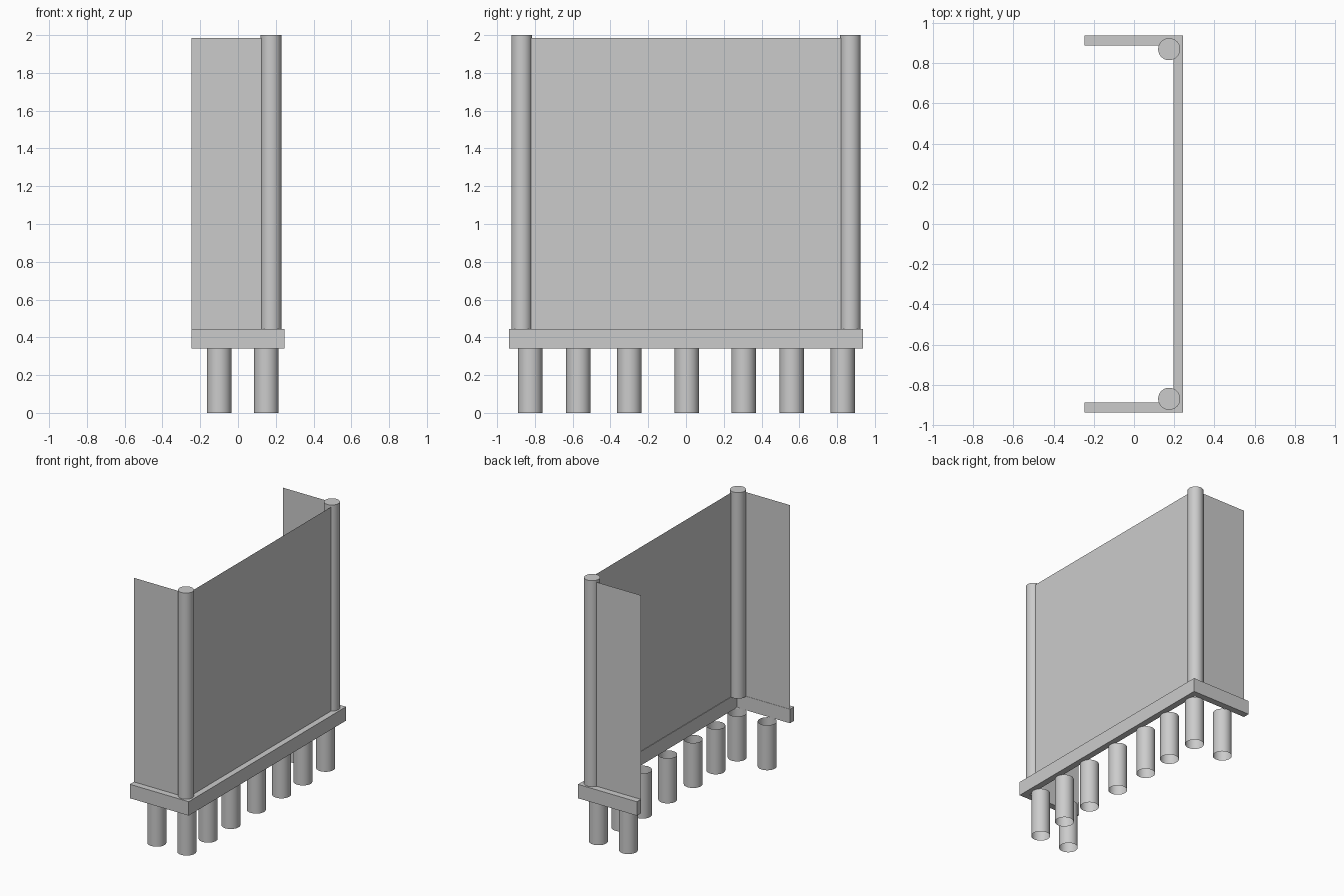
import bpy, bmesh, math

if "Cube" in bpy.data.objects:
    bpy.data.objects.remove(bpy.data.objects["Cube"])

def finish(name, bm, smooth=False):
    me = bpy.data.meshes.new(name)
    bm.to_mesh(me)
    bm.free()
    ob = bpy.data.objects.new(name, me)
    bpy.context.collection.objects.link(ob)
    if smooth:
        bpy.context.view_layer.objects.active = ob
        ob.select_set(True)
        bpy.ops.object.shade_smooth_by_angle(angle=math.radians(40))
        ob.select_set(False)
    return ob

def cylinder(name, x, y, r, z0, z1, caps):
    bm = bmesh.new()
    bmesh.ops.create_cone(bm, cap_ends=caps, segments=32, radius1=r, radius2=r, depth=z1 - z0)
    bmesh.ops.translate(bm, verts=bm.verts, vec=(x, y, (z0 + z1) / 2))
    return finish(name, bm, True)

def panel(name, a, b, z0, z1):
    bm = bmesh.new()
    bm.faces.new([bm.verts.new(p) for p in
                  ((*a, z0), (*b, z0), (*b, z1), (*a, z1))])
    return finish(name, bm)

X0, X1, XI = -0.247, 0.245, 0.197   # wing tip, outer face, inner face
YO, YI = 0.938, 0.888               # outer and inner side faces
Z_PILE, Z_CAP, Z_PANEL, Z_TOP = 0.34, 0.445, 1.985, 2.0

# U-shaped capping beam
bm = bmesh.new()
outline = [(X0, -YO), (X1, -YO), (X1, YO), (X0, YO),
           (X0, YI), (XI, YI), (XI, -YI), (X0, -YI)]
base = bm.faces.new([bm.verts.new((x, y, Z_PILE)) for x, y in outline])
top = bmesh.ops.extrude_face_region(bm, geom=[base])
bmesh.ops.translate(bm, vec=(0, 0, Z_CAP - Z_PILE),
                    verts=[g for g in top["geom"] if isinstance(g, bmesh.types.BMVert)])
bmesh.ops.recalc_face_normals(bm, faces=bm.faces)
finish("capping_beam", bm)

# Thin wall panels along the beam's inner edge
panel("back_panel", (XI + 0.004, -YI), (XI + 0.004, YI), Z_CAP, Z_PANEL)
panel("left_wing_panel", (X0, -YI - 0.002), (XI, -YI - 0.002), Z_CAP, Z_PANEL)
panel("right_wing_panel", (XI, YI + 0.002), (X0, YI + 0.002), Z_CAP, Z_PANEL)

# Corner posts
for side, y in (("left", -0.87), ("right", 0.87)):
    cylinder(side + "_corner_post", 0.175, y, 0.055, Z_CAP, Z_TOP, True)

# Open tubular piles: a row under the wall and one under each wing
row = (-0.825, -0.57, -0.30, 0.004, 0.305, 0.56, 0.83)
for i, y in enumerate(row):
    cylinder(f"wall_pile_{i + 1}", 0.15, y, 0.065, 0, Z_PILE, False)
for side, y in (("left", row[0]), ("right", row[-1])):
    cylinder(side + "_wing_pile", -0.10, y, 0.065, 0, Z_PILE, False)
